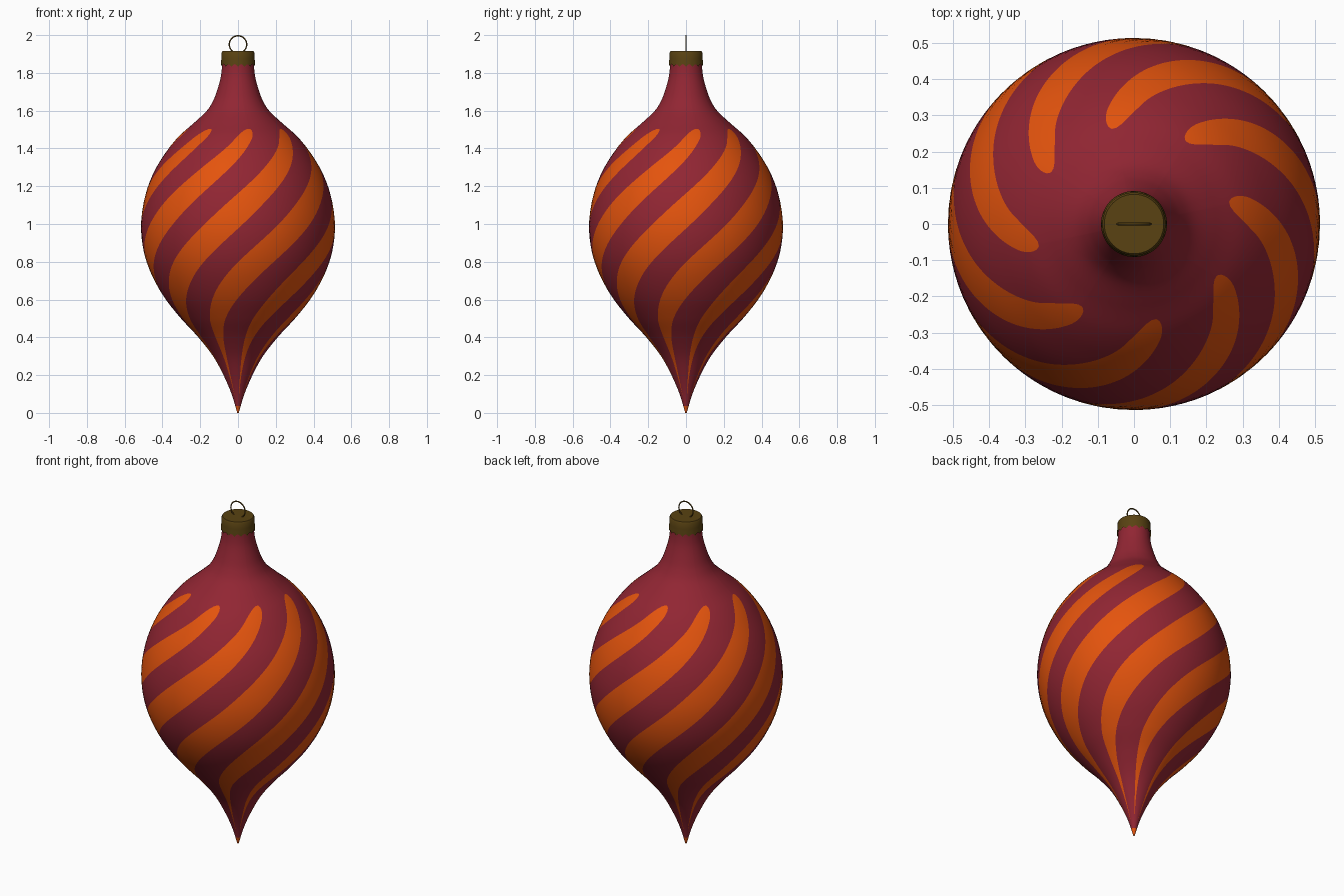
import bpy, bmesh, math

if "Cube" in bpy.data.objects:
    bpy.data.objects.remove(bpy.data.objects["Cube"])


def material(name, rgb):
    m = bpy.data.materials.new(name)
    m.diffuse_color = (*rgb, 1)
    m.use_nodes = True
    m.node_tree.nodes["Principled BSDF"].inputs["Base Color"].default_value = m.diffuse_color
    return m


RED = material("deep red glass", (0.285, 0.019, 0.033))
ORANGE = material("orange stripe", (0.78, 0.088, 0.004))
BRASS = material("dark brass", (0.10, 0.055, 0.006))


def curve(points, t):
    """Smooth interpolation through (t, value) points."""
    n = len(points)
    if t <= points[0][0]:
        return points[0][1]
    if t >= points[-1][0]:
        return points[-1][1]
    i = max(k for k in range(n - 1) if points[k][0] <= t)

    def slope(k):
        a, b = points[max(k - 1, 0)], points[min(k + 1, n - 1)]
        return (b[1] - a[1]) / (b[0] - a[0])
    (t0, v0), (t1, v1) = points[i], points[i + 1]
    h = t1 - t0
    s = (t - t0) / h
    return ((2*s**3 - 3*s**2 + 1) * v0 + (s**3 - 2*s**2 + s) * h * slope(i)
            + (3*s**2 - 2*s**3) * v1 + (s**3 - s**2) * h * slope(i + 1))


def finish(bm, name, mats, angle=40):
    bmesh.ops.recalc_face_normals(bm, faces=bm.faces)
    me = bpy.data.meshes.new(name)
    bm.to_mesh(me)
    bm.free()
    ob = bpy.data.objects.new(name, me)
    bpy.context.collection.objects.link(ob)
    for m in mats:
        me.materials.append(m)
    bpy.ops.object.select_all(action='DESELECT')
    ob.select_set(True)
    bpy.context.view_layer.objects.active = ob
    bpy.ops.object.shade_smooth_by_angle(angle=math.radians(angle))
    return ob


# body outline: height, radius
OUTLINE = [(0, 0.004), (0.1, 0.034), (0.2, 0.077), (0.3, 0.132), (0.4, 0.21),
           (0.5, 0.302), (0.6, 0.382), (0.7, 0.442), (0.8, 0.484), (0.9, 0.507),
           (1.0, 0.513), (1.1, 0.502), (1.2, 0.476), (1.3, 0.432), (1.4, 0.367),
           (1.47, 0.307), (1.54, 0.228), (1.6, 0.165), (1.65, 0.133),
           (1.7, 0.113), (1.77, 0.093), (1.82, 0.086), (1.88, 0.084)]
# stripe swirl: height, degrees
SWIRL = [(0, -138), (0.15, -137), (0.3, -134), (0.4, -130), (0.5, -123),
         (0.735, -98), (0.98, -68), (1.13, -50), (1.29, -29), (1.42, -11), (1.505, 0)]
# stripe half width: height, degrees
WIDTH = [(0.08, 1), (0.2, 2.8), (0.3, 4.5), (0.4, 6.5), (0.5, 8.5), (0.7, 11),
         (1.0, 11.5), (1.3, 10.3), (1.44, 8)]
STRIPE_TOP, STRIPE_LOW, TIP = 1.505, 0.09, 0.04


def half_width(z):
    if z > 1.44:  # rounded upper end
        f = (z - 1.44) / (STRIPE_TOP - 1.44)
        return max(0.4, 8 * math.sqrt(max(0, 1 - f * f)))
    return curve(WIDTH, z)


# blown glass body, edge loops follow the swirling stripes
bm = bmesh.new()
STEPS, N_STRIPE, N_GAP = 250, 4, 6
rings, heights = [], [1.88 * i / STEPS for i in range(STEPS + 1)]
for z in heights:
    r, hw = curve(OUTLINE, z), half_width(z)
    ring = []
    for k in range(8):
        mid = 12 + 45 * k + curve(SWIRL, z)
        offs = [-hw + 2 * hw * j / N_STRIPE for j in range(N_STRIPE)]
        offs += [hw + (45 - 2 * hw) * j / N_GAP for j in range(N_GAP)]
        for o in offs:
            a = math.radians(mid + o)
            ring.append(bm.verts.new((r * math.cos(a), r * math.sin(a), z)))
    rings.append(ring)
n = len(rings[0])
for i in range(STEPS):
    zm = (heights[i] + heights[i + 1]) / 2
    for j in range(n):
        q = (j + 1) % n
        f = bm.faces.new((rings[i][j], rings[i][q], rings[i + 1][q], rings[i + 1][j]))
        striped = j % (N_STRIPE + N_GAP) < N_STRIPE and STRIPE_LOW < zm < STRIPE_TOP
        f.material_index = int(striped or zm < TIP)
bm.faces.new(rings[0]).material_index = 1
bm.faces.new(rings[-1])
finish(bm, "ornament_body", [RED, ORANGE])

# metal cap with a scalloped skirt
bm = bmesh.new()
SEG = 96
CAP = [(0.086, 1.845, 1), (0.091, 1.832, 1), (0.0895, 1.86, 0), (0.088, 1.875, 0),
       (0.087, 1.907, 0), (0.082, 1.915, 0)]
loops = []
for r, z, wavy in CAP:
    loop = []
    for j in range(SEG):
        a = 2 * math.pi * j / SEG
        lift = 0.014 * abs(math.sin(8 * a)) * wavy
        loop.append(bm.verts.new((r * math.cos(a), r * math.sin(a), z + lift)))
    loops.append(loop)
for lo, hi in zip(loops, loops[1:]):
    for j in range(SEG):
        q = (j + 1) % SEG
        bm.faces.new((lo[j], lo[q], hi[q], hi[j]))
bm.faces.new(loops[-1])
finish(bm, "metal_cap", [BRASS])

# hanging wire loop
bpy.ops.mesh.primitive_torus_add(major_radius=0.046, minor_radius=0.0035,
                                 major_segments=48, minor_segments=8,
                                 location=(0, 0, 1.9505), rotation=(math.pi / 2, 0, 0))
loop = bpy.context.object
loop.name = "hanging_loop"
loop.data.materials.append(BRASS)
bpy.ops.object.shade_smooth_by_angle(angle=math.radians(60))
